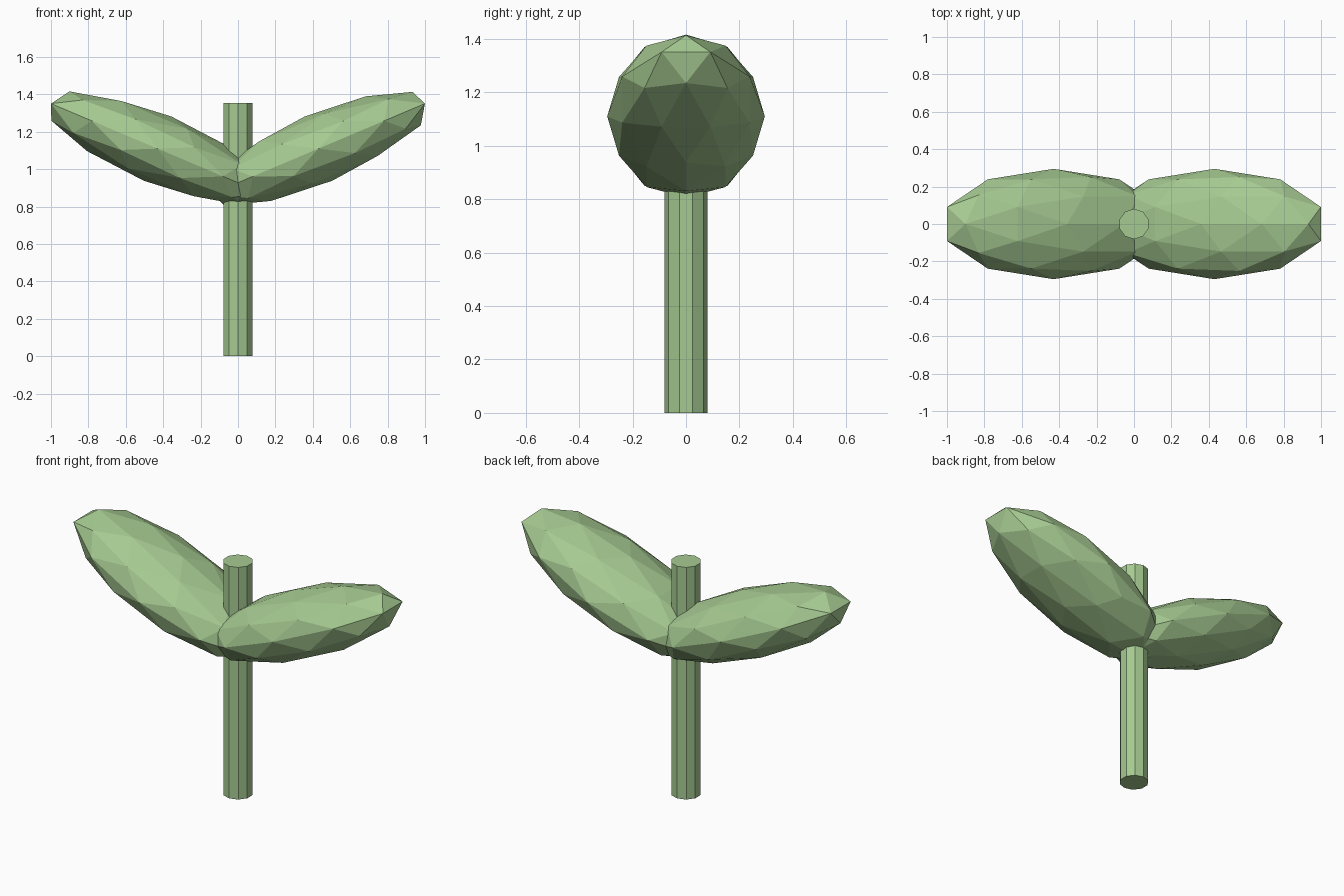
import bpy

if "Cube" in bpy.data.objects:
    bpy.data.objects.remove(bpy.data.objects["Cube"])

green = bpy.data.materials.new("leaf_green")
green.diffuse_color = (0.38, 0.59, 0.285, 1.0)
green.use_nodes = True
green.node_tree.nodes["Principled BSDF"].inputs["Base Color"].default_value = green.diffuse_color


def finish(name):
    obj = bpy.context.object
    obj.name = name
    obj.data.materials.append(green)
    return obj


# Ten-sided straight stem
HEIGHT = 1.355
bpy.ops.mesh.primitive_cylinder_add(vertices=10, radius=0.081, depth=HEIGHT,
                                    location=(0, 0, HEIGHT / 2))
finish("stem")

# Two faceted leaves, flattened and tilted upward away from the stem
for name, side in (("right_leaf", 1), ("left_leaf", -1)):
    bpy.ops.mesh.primitive_ico_sphere_add(subdivisions=2, radius=1,
                                          location=(side * 0.43, 0, 1.11),
                                          rotation=(0, -side * 0.4, 0))
    leaf = finish(name)
    leaf.scale = (0.65, 0.295, 0.187)
